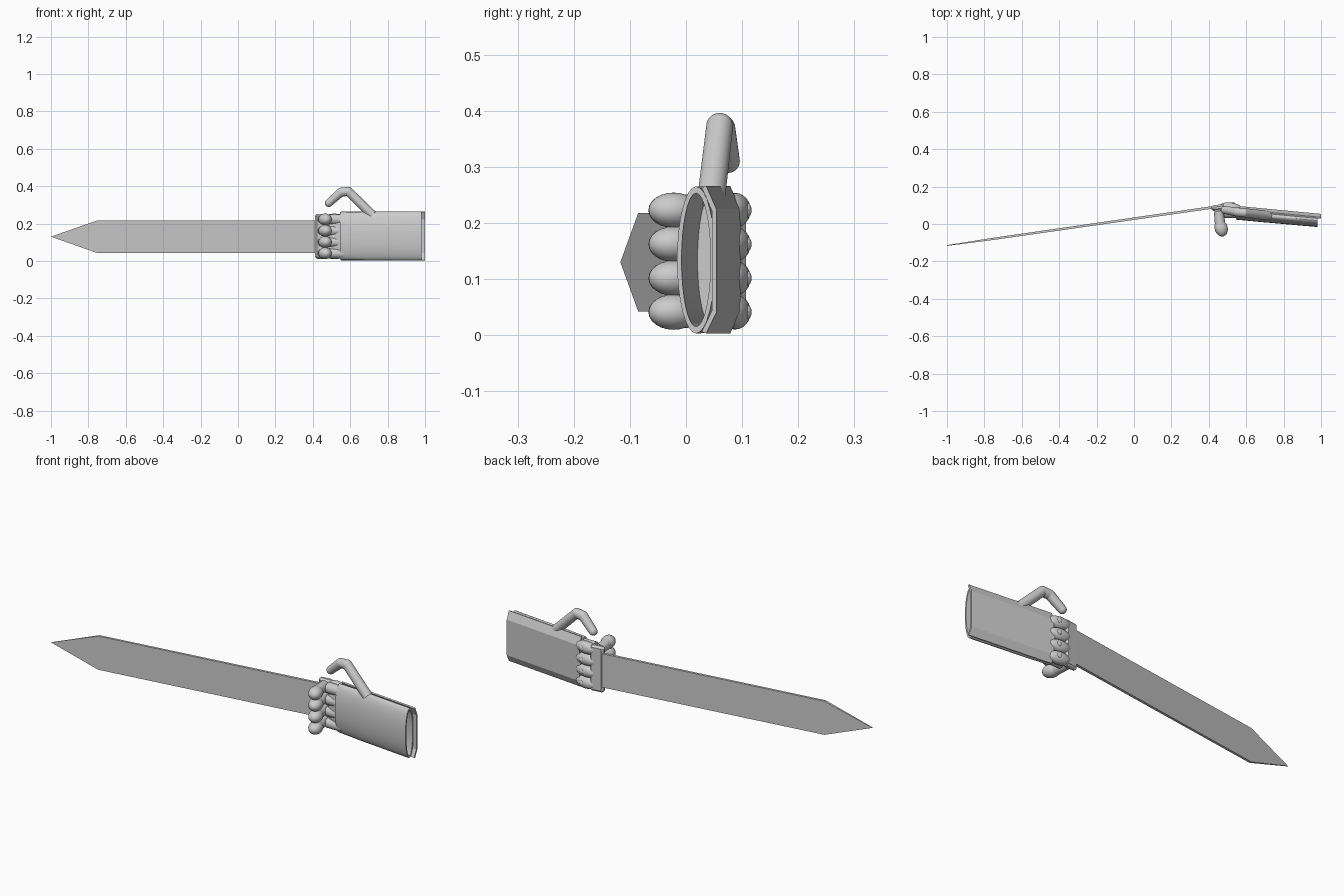
import bpy, bmesh, math
from mathutils import Vector

if "Cube" in bpy.data.objects:
    bpy.data.objects.remove(bpy.data.objects["Cube"])


def make(name, verts, faces, smooth=None):
    me = bpy.data.meshes.new(name)
    me.from_pydata(verts, [], faces)
    bm = bmesh.new()
    bm.from_mesh(me)
    bmesh.ops.recalc_face_normals(bm, faces=bm.faces)
    bm.to_mesh(me)
    bm.free()
    ob = bpy.data.objects.new(name, me)
    bpy.context.collection.objects.link(ob)
    if smooth:
        shade(ob, smooth)
    return ob


def shade(ob, angle=40):
    bpy.ops.object.select_all(action='DESELECT')
    ob.select_set(True)
    bpy.context.view_layer.objects.active = ob
    bpy.ops.object.shade_smooth_by_angle(angle=math.radians(angle))


def loft(name, rings, closed=False, smooth=None):
    """Skin equal-length rings; closed joins last to first, otherwise ends are capped."""
    n, m = len(rings[0]), len(rings)
    faces = []
    for r in range(m if closed else m - 1):
        a, b = r * n, ((r + 1) % m) * n
        faces += [(a + i, a + (i + 1) % n, b + (i + 1) % n, b + i) for i in range(n)]
    if not closed:
        faces += [tuple(range(n)), tuple(range((m - 1) * n, m * n))]
    return make(name, [v for r in rings for v in r], faces, smooth)


def ellipsoid(name, loc, size, direction=(1, 0, 0)):
    bpy.ops.mesh.primitive_uv_sphere_add(segments=20, ring_count=12, location=loc)
    ob = bpy.context.object
    ob.name = name
    ob.scale = size
    ob.rotation_euler = (0, 0, math.atan2(direction[1], direction[0]))
    shade(ob, 60)
    return ob


def rod(name, a, b, r1, r2):
    a, b = Vector(a), Vector(b)
    bpy.ops.mesh.primitive_cone_add(vertices=20, radius1=r1, radius2=r2,
                                    depth=(b - a).length, location=(a + b) / 2)
    ob = bpy.context.object
    ob.name = name
    ob.rotation_euler = (b - a).to_track_quat('Z', 'Y').to_euler()
    shade(ob)
    return ob


# Blade: flat pointed plate, slanted in y
def blade_y(x):
    return -0.115 + 0.1435 * (x + 1)


outline = [(0.45, 0.042), (0.45, 0.218), (-0.75, 0.218), (-1.0, 0.13), (-0.75, 0.042)]
half = [0.007, 0.007, 0.006, 0.002, 0.006]
loft("blade", [[(x, blade_y(x) + s * h, z) for (x, z), h in zip(outline, half)] for s in (-1, 1)])

# Guard block gripped by the fist
guard = loft("guard", [[(x, y, z) for x, y in
                        ((0.412, 0.07), (0.485, 0.073), (0.485, 0.108), (0.412, 0.098))]
                       for z in (0.012, 0.252)])
bev = guard.modifiers.new("bevel", 'BEVEL')
bev.width, bev.segments = 0.01, 1


# Cuff: hollow oval tube following the slanted forearm
def arm_y(x):
    return 0.018 - 0.095 * (x - 0.98)


def oval(x, ry, rz, n=32):
    return [(x, arm_y(x) + ry * math.cos(2 * math.pi * i / n),
             0.134 + rz * math.sin(2 * math.pi * i / n)) for i in range(n)]


loft("cuff", [oval(0.545, 0.036, 0.127), oval(0.68, 0.036, 0.13), oval(0.98, 0.034, 0.131),
              oval(0.98, 0.026, 0.119), oval(0.68, 0.026, 0.119), oval(0.545, 0.026, 0.117)],
     closed=True, smooth=40)
loft("palm", [oval(0.49, 0.017, 0.105), oval(0.56, 0.03, 0.12), oval(0.68, 0.03, 0.12)], smooth=40)

# Back plate: folded strip over the outer side of the forearm
section = [(0.036, 0.003), (0.054, 0.04), (0.054, 0.225), (0.036, 0.266),
           (0.028, 0.263), (0.046, 0.222), (0.046, 0.043), (0.028, 0.006)]
loft("back_plate", [[(x, y + 0.095 * (1 - x), z) for y, z in section] for x in (0.55, 1.0)])

# Four curled fingers, each with knuckle, middle joint, tip and stud
for i in range(4):
    z = 0.041 + 0.0605 * i
    ellipsoid("finger_base", (0.515, 0.087, z), (0.062, 0.028, 0.031), (1, -0.1))
    ellipsoid("knuckle_stud", (0.528, 0.109, z), (0.013, 0.008, 0.013))
    rod("finger_root", (0.57, 0.06, z), (0.48, 0.06, z), 0.027, 0.027)
    rod("finger_middle", (0.452, 0.07, z), (0.463, -0.02, z), 0.025, 0.029)
    ellipsoid("finger_tip", (0.466, -0.022, z), (0.046, 0.035, 0.0315), (-0.3, 1))

# Thumb: bent rods with rounded joints
path = [(0.72, 0.045, 0.245), (0.59, 0.06, 0.372), (0.55, 0.064, 0.368), (0.485, 0.075, 0.31)]
radii = [0.025, 0.024, 0.024, 0.021]
for i in range(3):
    rod("thumb_segment", path[i], path[i + 1], radii[i], radii[i + 1])
for p, r in zip(path[1:], radii[1:]):
    ellipsoid("thumb_joint", p, (r, r, r))
